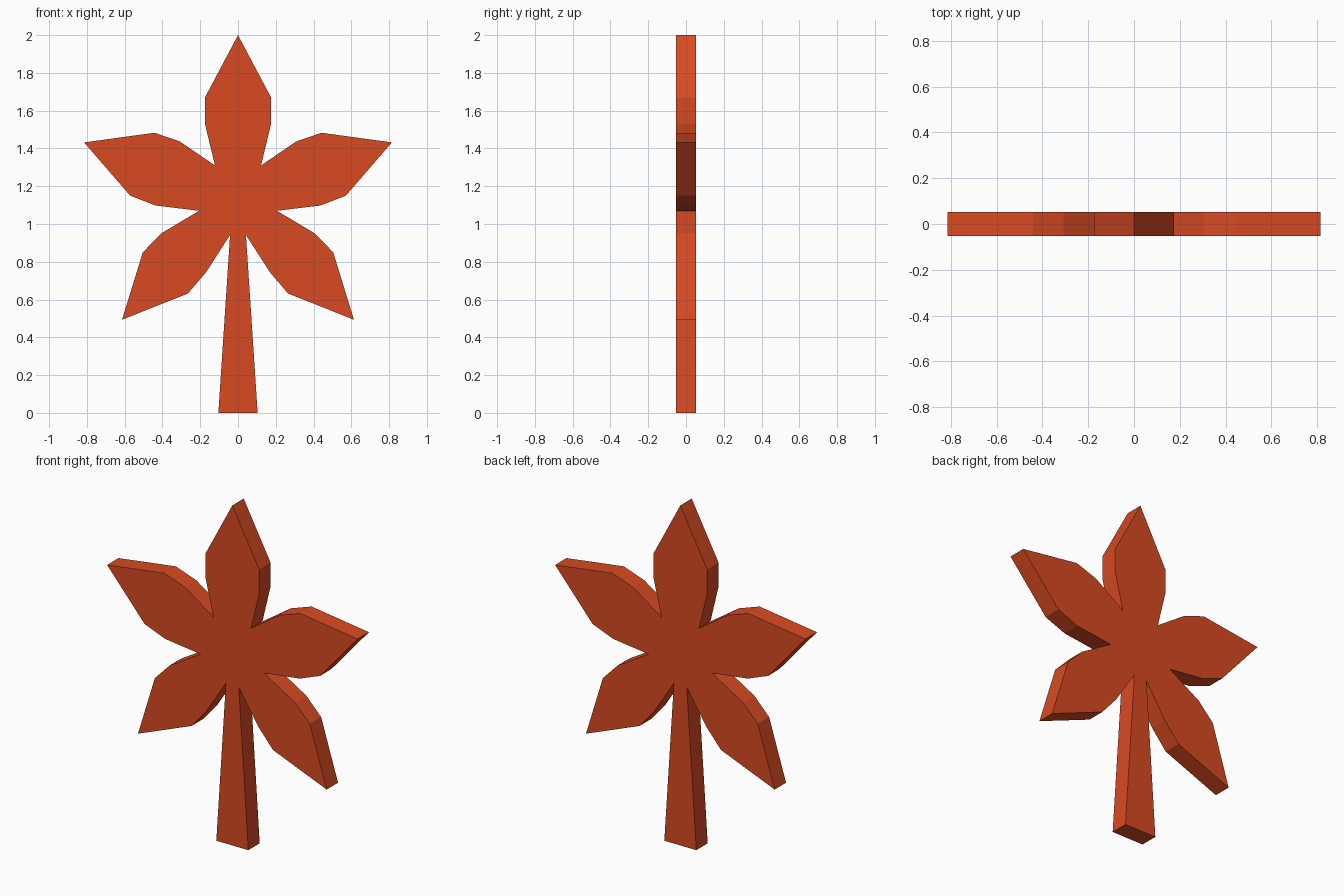
import bpy, bmesh
from mathutils import Vector

if "Cube" in bpy.data.objects:
    bpy.data.objects.remove(bpy.data.objects["Cube"])

HALF_THICKNESS = 0.053

# Right half of the leaf outline (x, z), from the tip down to the stem foot
tip = (0.0, 2.0)
half = [
    (0.175, 1.67), (0.175, 1.53), (0.122, 1.31),                    # top leaflet
    (0.308, 1.437), (0.442, 1.483), (0.815, 1.432),                 # side leaflet
    (0.571, 1.15), (0.437, 1.098), (0.206, 1.07),
    (0.407, 0.95), (0.504, 0.85), (0.614, 0.493),                   # lower leaflet
    (0.265, 0.632), (0.17, 0.743), (0.042, 0.942),
    (0.104, 0.0),                                                   # stem
]
outline = [tip] + half + [(-x, z) for x, z in reversed(half)]

# Flat leaf face, extruded to a slab
bm = bmesh.new()
face = bm.faces.new([bm.verts.new((x, -HALF_THICKNESS, z)) for x, z in outline])
result = bmesh.ops.extrude_face_region(bm, geom=[face], use_keep_orig=True)
back = [g for g in result["geom"] if isinstance(g, bmesh.types.BMVert)]
bmesh.ops.translate(bm, verts=back, vec=Vector((0, 2 * HALF_THICKNESS, 0)))
bmesh.ops.recalc_face_normals(bm, faces=bm.faces)

mesh = bpy.data.meshes.new("leaf")
bm.to_mesh(mesh)
bm.free()
leaf = bpy.data.objects.new("leaf", mesh)
bpy.context.collection.objects.link(leaf)

# Autumn orange-red
mat = bpy.data.materials.new("leaf_red")
mat.diffuse_color = (0.69, 0.068, 0.016, 1)
mat.use_nodes = True
mat.node_tree.nodes["Principled BSDF"].inputs["Base Color"].default_value = mat.diffuse_color
mesh.materials.append(mat)
